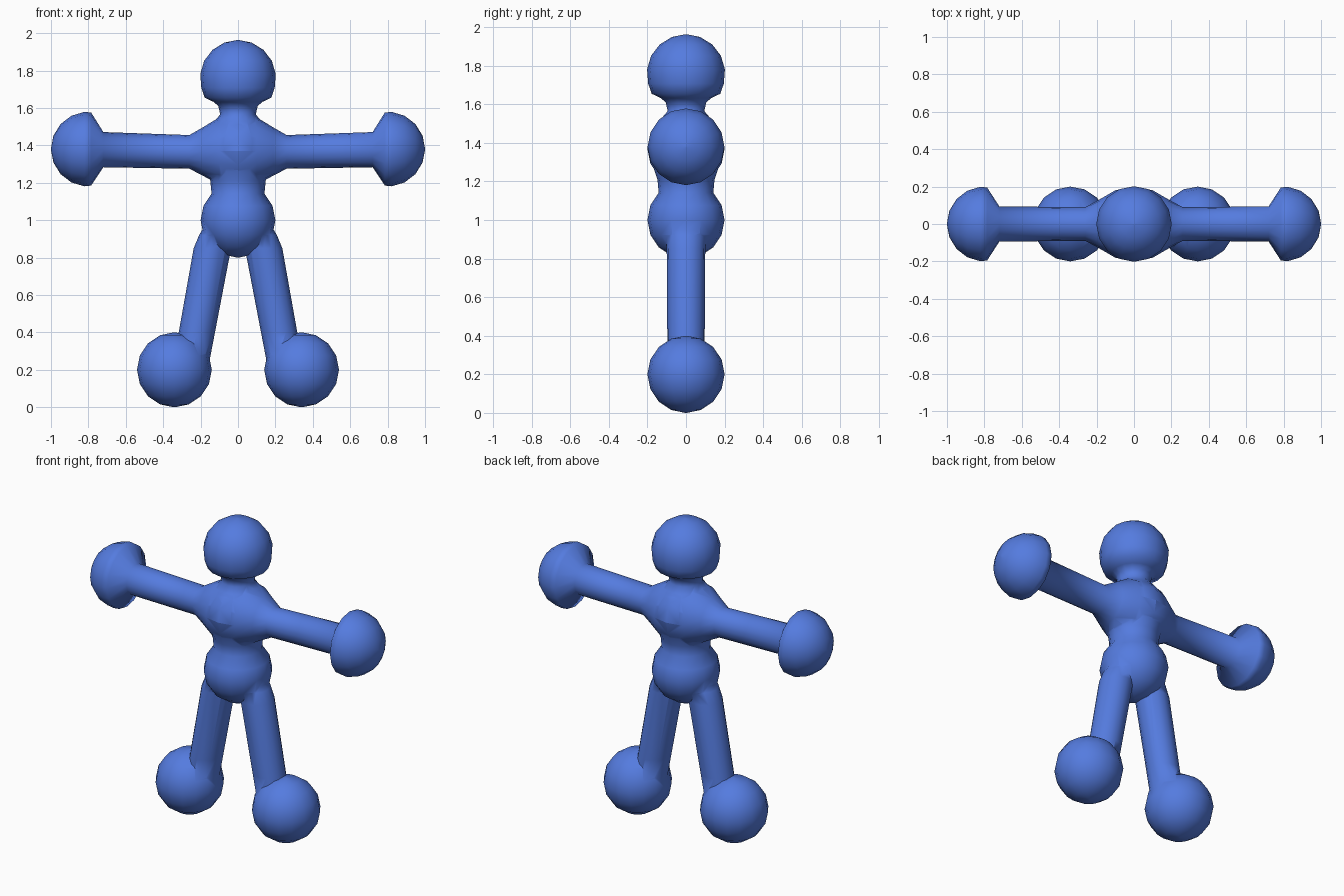
import bpy, bmesh, math

if "Cube" in bpy.data.objects:
    bpy.data.objects.remove(bpy.data.objects["Cube"])

blue = bpy.data.materials.new("blue")
blue.diffuse_color = (0.09, 0.2, 0.74, 1)
blue.use_nodes = True
blue.node_tree.nodes["Principled BSDF"].inputs["Base Color"].default_value = blue.diffuse_color
SEG = 16


def tube(name, axis, rings):
    """Skin circles (x, z, radius) lying square to the x or z axis, closing both ends."""
    bm = bmesh.new()
    loops = []
    for x, z, r in rings:
        loop = []
        for i in range(SEG):
            a = 2 * math.pi * i / SEG
            u, v = r * math.cos(a), r * math.sin(a)
            loop.append(bm.verts.new((x + u, v, z) if axis == "z" else (x, v, z + u)))
        loops.append(loop)
    for a, b in zip(loops, loops[1:]):
        for i in range(SEG):
            j = (i + 1) % SEG
            bm.faces.new((a[i], a[j], b[j], b[i]))
    bm.faces.new(loops[0])
    bm.faces.new(loops[-1])
    bmesh.ops.recalc_face_normals(bm, faces=bm.faces)
    mesh = bpy.data.meshes.new(name)
    bm.to_mesh(mesh)
    bm.free()
    mesh.materials.append(blue)
    ob = bpy.data.objects.new(name, mesh)
    bpy.context.collection.objects.link(ob)
    return ob


def arc(r, a0, a1, n):
    """Sphere profile as (distance along the axis, radius), angles in degrees."""
    out = []
    for i in range(n + 1):
        a = math.radians(a0 + (a1 - a0) * i / n)
        out.append((r * math.sin(a), max(r * math.cos(a), 0.004)))
    return out


# Belly, waist, chest, neck and head turned around the z axis
trunk = [(0, 1.0 + h, r) for h, r in arc(0.2, -90, 45, 6)]
trunk += [(0, 1.21, 0.148), (0, 1.26, 0.165), (0, 1.37, 0.2), (0, 1.45, 0.185),
          (0, 1.53, 0.125), (0, 1.565, 0.095), (0, 1.61, 0.105),
          (0, 1.632, 0.13), (0, 1.655, 0.178)]
trunk += [(0, 1.76 + h, r) for h, r in arc(0.203, -15, 90, 5)]
body = tube("body", "z", trunk)

# Shoulders, arms and cupped hands turned around the x axis
half = [(0.1, 1.37, 0.18), (0.19, 1.367, 0.128), (0.26, 1.365, 0.09), (0.72, 1.377, 0.094),
        (0.785, 1.38, 0.195)]
half += [(0.8 + h, 1.38, r) for h, r in arc(0.2, 6, 90, 4)]
arms = tube("arms", "x", [(-x, z, r) for x, z, r in reversed(half)]
            + [(0, 1.37, 0.2)] + half)
parts = [arms]

# Legs and ball feet on both sides
for side, s in (("left", 1), ("right", -1)):
    leg = [(0.06, 1.0, 0.1), (0.105, 0.92, 0.103), (0.137, 0.85, 0.1),
           (0.22, 0.4, 0.097), (0.25, 0.25, 0.098)]
    parts.append(tube(side + "_leg", "z", [(s * x, z, r) for x, z, r in leg]))
    parts.append(tube(side + "_foot", "z",
                      [(s * 0.34, 0.2 + h, r) for h, r in arc(0.2, -90, 90, 8)]))

# Merge everything into one skin
bpy.context.view_layer.objects.active = body
body.select_set(True)
for part in parts:
    mod = body.modifiers.new("union", "BOOLEAN")
    mod.operation = "UNION"
    mod.solver = "EXACT"
    mod.object = part
    bpy.ops.object.modifier_apply(modifier=mod.name)
    bpy.data.objects.remove(part)
bpy.ops.object.shade_smooth_by_angle(angle=math.radians(60))
